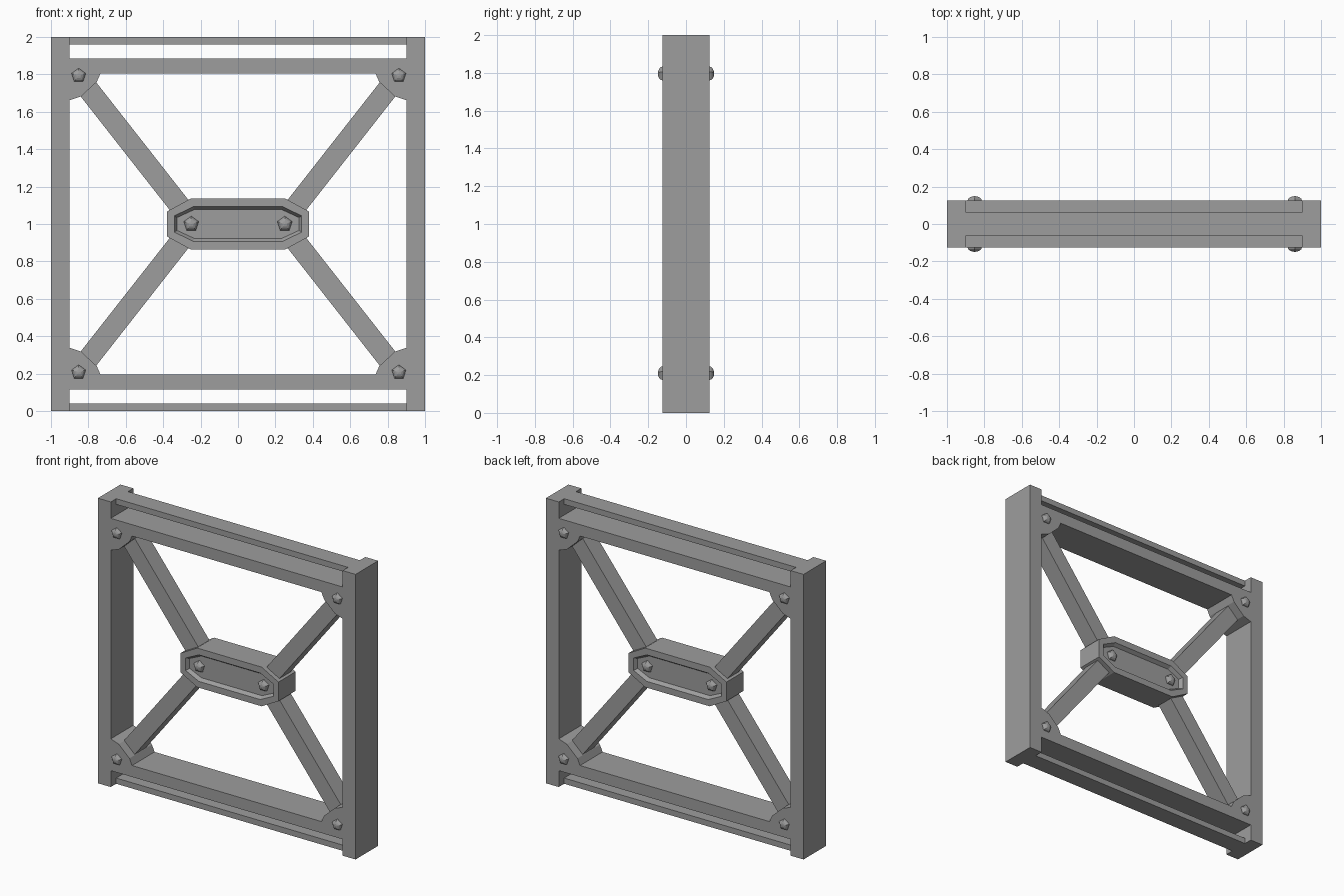
import bpy, bmesh, math
from mathutils import Vector

cube = bpy.data.objects.get("Cube")
if cube:
    bpy.data.objects.remove(cube, do_unlink=True)

steel = bpy.data.materials.new("grey_steel")
GREY = (0.34, 0.34, 0.34, 1)
steel.use_nodes = True
steel.diffuse_color = GREY
steel.node_tree.nodes["Principled BSDF"].inputs["Base Color"].default_value = GREY

DEPTH = 0.125      # half thickness of the frame
WEB = 0.065        # half thickness of the slimmer members


def finish(bm, name):
    bmesh.ops.recalc_face_normals(bm, faces=bm.faces)
    mesh = bpy.data.meshes.new(name)
    bm.to_mesh(mesh)
    bm.free()
    mesh.materials.append(steel)
    obj = bpy.data.objects.new(name, mesh)
    bpy.context.collection.objects.link(obj)
    return obj


def prism_mesh(points, half):
    """Outline in x, z extruded through y from -half to half."""
    bm = bmesh.new()
    face = bm.faces.new([bm.verts.new((x, -half, z)) for x, z in points])
    ext = bmesh.ops.extrude_face_region(bm, geom=[face], use_keep_orig=True)
    moved = [v for v in ext["geom"] if isinstance(v, bmesh.types.BMVert)]
    bmesh.ops.translate(bm, verts=moved, vec=(0, 2 * half, 0))
    bmesh.ops.recalc_face_normals(bm, faces=bm.faces)
    return bm


def prism(name, points, half):
    return finish(prism_mesh(points, half), name)


def bar(name, x0, x1, z0, z1, half):
    return prism(name, [(x0, z0), (x1, z0), (x1, z1), (x0, z1)], half)


def bolt(name, x, y, z, r, height):
    """Five-sided domed bolt head facing along y."""
    bm = bmesh.new()
    arc = [math.pi * i / 8 for i in range(9)]
    verts = [bm.verts.new((0, -height * math.cos(a), r * math.sin(a))) for a in arc]
    edges = [bm.edges.new(pair) for pair in zip(verts, verts[1:])]
    bmesh.ops.spin(bm, geom=verts + edges, cent=(0, 0, 0), axis=(0, 1, 0),
                   angle=math.tau, steps=5)
    bmesh.ops.remove_doubles(bm, verts=bm.verts, dist=0.0005)
    bmesh.ops.translate(bm, verts=bm.verts, vec=(x, y, z))
    return finish(bm, name)


# Side posts
bar("left_post", 0.9, 1, 0, 2, DEPTH)
bar("right_post", -1, -0.9, 0, 2, DEPTH)

GUSSET = [(0.9, 0.195), (0.735, 0.195), (0.755, 0.24), (0.838, 0.317), (0.9, 0.338)]

for level, sz in (("lower", -1), ("upper", 1)):
    def height(z):
        return z if sz < 0 else 2 - z

    # Thick cross beam and the thin rail beyond it
    bar(level + "_beam", -0.9, 0.9, height(0.115), height(0.195), DEPTH)
    bar(level + "_rail", -0.9, 0.9, height(0), height(0.04), WEB)

    for side, sx in (("left", 1), ("right", -1)):
        tag = f"{level}_{side}_"
        # Corner gusset
        prism(tag + "gusset", [(sx * x, height(z)) for x, z in GUSSET], DEPTH)

        # Diagonal brace from the gusset into the hub
        a = Vector((sx * 0.825, height(0.248)))
        b = Vector((sx * 0.28, height(0.943)))
        d = (b - a).normalized()
        n = Vector((-d.y, d.x)) * 0.056
        prism(tag + "brace", [a + n, b + n, b - n, a - n], WEB - 0.003)

        # Corner bolts on both faces
        for end, sy in (("front", -1), ("back", 1)):
            bolt(tag + end + "_bolt", 0.86 if sx > 0 else -0.852, sy * DEPTH,
                 height(0.207), 0.04, 0.024)

# Central hub with a bevelled recess on the front and back
HUB = 0.095
quarter = [(0.38, 0.067), (0.25, 0.1375)]
outline = quarter + [(-x, z) for x, z in reversed(quarter)]
outline += [(-x, -z) for x, z in outline]
bm = prism_mesh([(x, 1 + z) for x, z in outline], HUB)
caps = [f for f in bm.faces if abs(f.normal.y) > 0.9]
for cap in caps:
    bmesh.ops.inset_region(bm, faces=[cap], thickness=0.046, depth=0)
    bmesh.ops.inset_region(bm, faces=[cap], thickness=0.017, depth=-0.025)
finish(bm, "centre_hub")

# Hub bolts standing in the recess
for side, x in (("left", 0.25), ("right", -0.25)):
    for end, sy in (("front", -1), ("back", 1)):
        bolt(f"hub_{side}_{end}_bolt", x, sy * (HUB - 0.025), 1, 0.042, 0.028)
